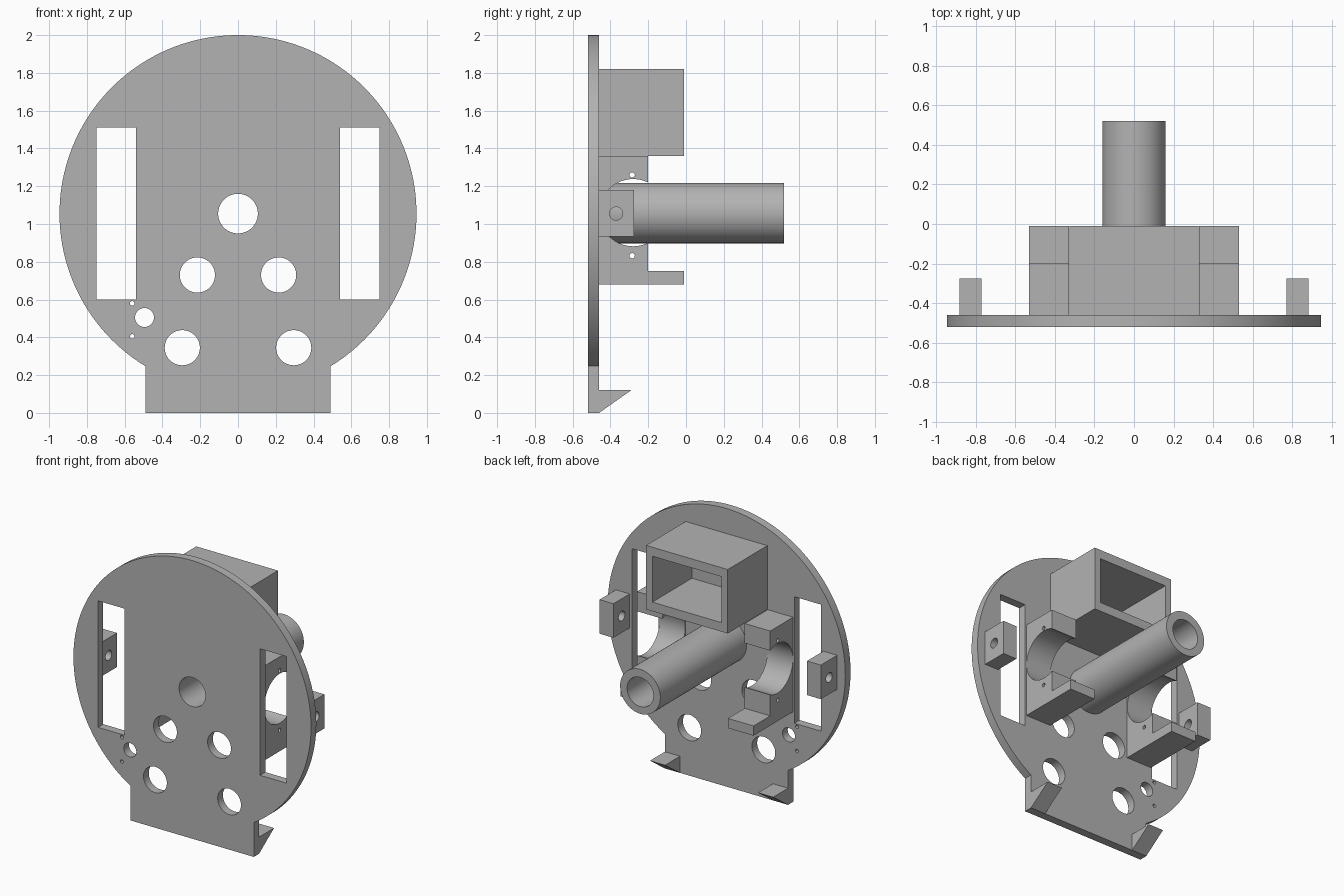
import bpy, bmesh, math
from mathutils import Vector

cube = bpy.data.objects.get("Cube")
if cube:
    bpy.data.objects.remove(cube, do_unlink=True)

grey = bpy.data.materials.new("plain grey")
grey.use_nodes = True
COLOUR = (0.45, 0.45, 0.45, 1)
grey.diffuse_color = COLOUR
grey.node_tree.nodes["Principled BSDF"].inputs["Base Color"].default_value = COLOUR


def prism(name, profile, axis, start, end):
    """Extrude a 2D profile: (x, z) along y, or (y, z) along x."""
    def place(p, d):
        return Vector((p[0], d, p[1])) if axis == "y" else Vector((d, p[0], p[1]))
    bm = bmesh.new()
    face = bm.faces.new([bm.verts.new(place(p, start)) for p in profile])
    out = bmesh.ops.extrude_face_region(bm, geom=[face])
    moved = [v for v in out["geom"] if isinstance(v, bmesh.types.BMVert)]
    bmesh.ops.translate(bm, verts=moved, vec=place((0, 0), end - start))
    bmesh.ops.recalc_face_normals(bm, faces=bm.faces)
    mesh = bpy.data.meshes.new(name)
    bm.to_mesh(mesh)
    bm.free()
    mesh.materials.append(grey)
    obj = bpy.data.objects.new(name, mesh)
    bpy.context.collection.objects.link(obj)
    return obj


def rect(u0, u1, v0, v1):
    return [(u0, v0), (u1, v0), (u1, v1), (u0, v1)]


def arc(u, v, r, a0=0.0, a1=math.tau, n=64):
    closed = a1 - a0 >= math.tau
    steps = n if closed else n + 1
    return [(u + r * math.cos(a0 + (a1 - a0) * i / n),
             v + r * math.sin(a0 + (a1 - a0) * i / n)) for i in range(steps)]


def cut(obj, profiles, axis, start, end):
    """Punch each profile through the object."""
    for p in profiles:
        cutter = prism("cutter", p, axis, start, end)
        cutter.hide_render = True
        mod = obj.modifiers.new("hole", "BOOLEAN")
        mod.operation, mod.solver, mod.object = "DIFFERENCE", "EXACT", cutter
        bpy.context.view_layer.objects.active = obj
        bpy.ops.object.modifier_apply(modifier=mod.name)
        bpy.data.objects.remove(cutter, do_unlink=True)


def smooth(obj):
    bpy.ops.object.select_all(action="DESELECT")
    obj.select_set(True)
    bpy.context.view_layer.objects.active = obj
    bpy.ops.object.shade_smooth_by_angle(angle=math.radians(30))


FRONT, BACK = -0.52, -0.46     # faces of the main plate
MID = 1.055                    # height of the disc centre
RADIUS, TAB = 0.945, 0.49

# Round plate with a rectangular foot tab
dip = math.acos(TAB / RADIUS)
outline = arc(0, MID, RADIUS, -dip, math.pi + dip, 128) + [(-TAB, 0), (TAB, 0)]
plate = prism("face_plate", outline, "y", FRONT, BACK)
holes = [arc(0, MID, 0.105), arc(-0.495, 0.505, 0.05)]
holes += [arc(-0.56, z, 0.012, n=24) for z in (0.405, 0.58)]
for s in (-1, 1):
    holes += [arc(s * 0.215, 0.73, 0.093), arc(s * 0.295, 0.345, 0.093),
              rect(*sorted((s * 0.54, s * 0.75)), 0.6, 1.51)]
cut(plate, holes, "y", FRONT - 0.1, BACK + 0.1)
smooth(plate)

# Hollow tube behind the central hole
tube = prism("centre_tube", arc(0, MID + 0.003, 0.16), "y", BACK, 0.52)
cut(tube, [arc(0, MID, 0.105)], "y", BACK - 0.1, 0.6)
smooth(tube)

# Open-backed box above the tube
box = prism("upper_box", rect(-0.325, 0.325, 1.36, 1.82), "y", BACK, -0.01)
cut(box, [rect(-0.275, 0.275, 1.425, 1.755)], "y", BACK - 0.1, 0.1)

for s, side in ((1, "left"), (-1, "right")):
    # C-shaped bracket with a projecting lower ledge and two screw holes
    shape = [(BACK, 0.68), (-0.01, 0.68), (-0.01, 0.75), (-0.2, 0.75),
             (-0.2, 1.36), (BACK, 1.36)]
    bracket = prism(side + "_bracket", shape, "x", s * 0.327, s * 0.53)
    cut(bracket, [arc(-0.28, 1.06, 0.178)]
        + [arc(-0.285, z, 0.014, n=24) for z in (0.832, 1.26)],
        "x", s * 0.2, s * 0.65)
    smooth(bracket)

    # Drilled lug outside the slot
    lug = prism(side + "_lug", rect(BACK, -0.275, 0.935, 1.18), "x", s * 0.77, s * 0.88)
    cut(lug, [arc(-0.37, MID, 0.035, n=32)], "x", s * 0.7, s * 0.95)
    smooth(lug)

    # Wedge catch at the bottom corner
    prism(side + "_catch", [(BACK, 0), (-0.29, 0.12), (BACK, 0.12)],
          "x", s * (TAB - 0.12), s * TAB)
